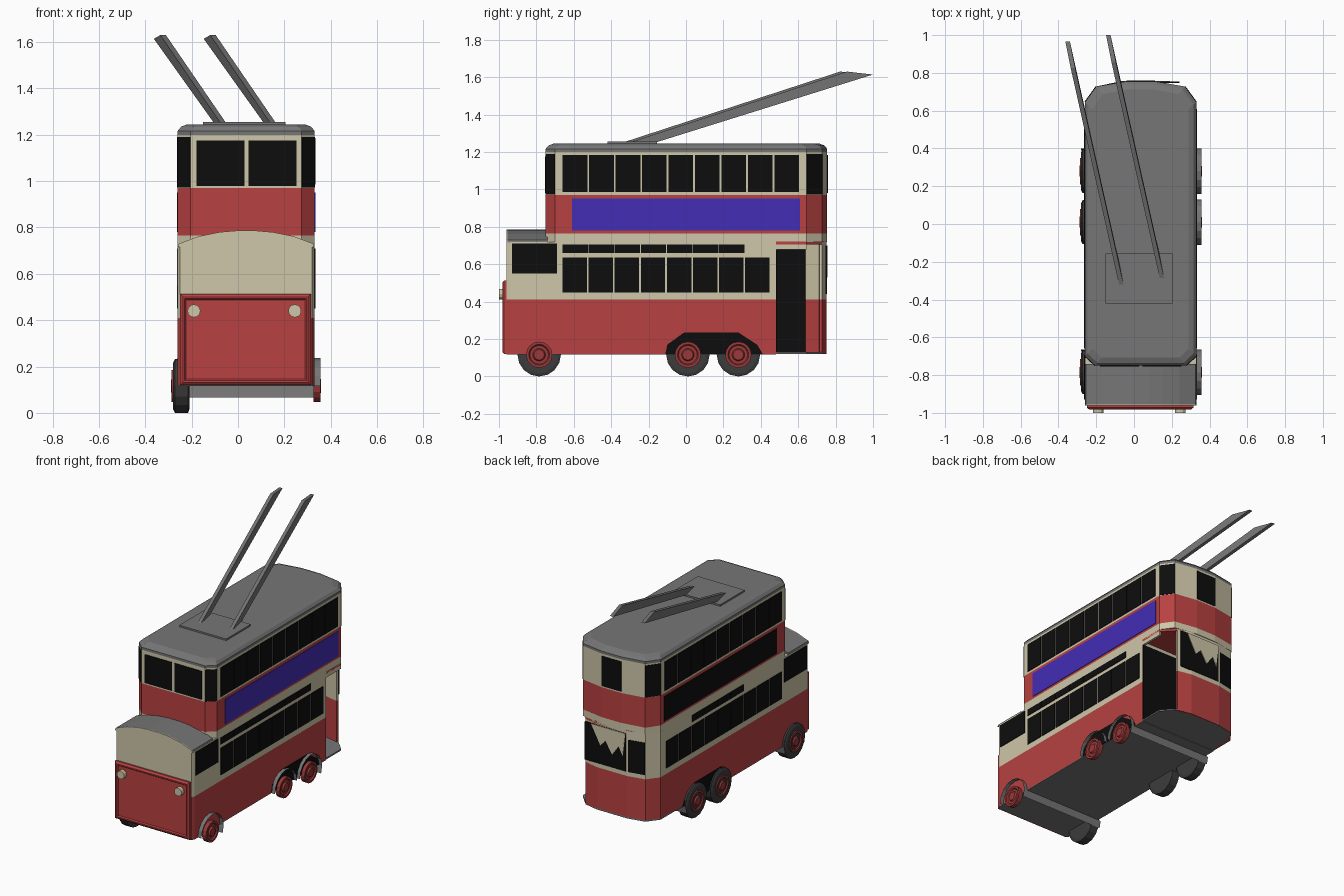
import bpy, bmesh, math
from mathutils import Vector

if "Cube" in bpy.data.objects:
    bpy.data.objects.remove(bpy.data.objects["Cube"], do_unlink=True)


def material(name, r, g, b):
    m = bpy.data.materials.new(name)
    m.use_nodes = True
    m.diffuse_color = (r, g, b, 1)
    m.node_tree.nodes["Principled BSDF"].inputs["Base Color"].default_value = (r, g, b, 1)
    return m


RED = material("body red", 0.48, 0.053, 0.053)
HUB = material("hub red", 0.32, 0.04, 0.04)
CREAM = material("cream", 0.62, 0.57, 0.4)
GREY = material("roof grey", 0.18, 0.18, 0.18)
BLACK = material("window black", 0.004, 0.004, 0.004)
TYRE = material("tyre rubber", 0.045, 0.045, 0.045)
BLUE = material("advert blue", 0.056, 0.026, 0.46)

CX = 0.035             # body centre line
L, R = -0.26, 0.33     # side walls


def finish(name, bm, mat):
    bmesh.ops.recalc_face_normals(bm, faces=bm.faces)
    me = bpy.data.meshes.new(name)
    bm.to_mesh(me)
    bm.free()
    me.materials.append(mat)
    ob = bpy.data.objects.new(name, me)
    bpy.context.collection.objects.link(ob)
    return ob


def loft(name, rings, mat, caps=True):
    bm = bmesh.new()
    rows = [[bm.verts.new(p) for p in ring] for ring in rings]
    n = len(rows[0])
    for a, b in zip(rows, rows[1:]):
        for i in range(n):
            j = (i + 1) % n
            bm.faces.new((a[i], a[j], b[j], b[i]))
    if caps:
        bm.faces.new(rows[0])
        bm.faces.new(rows[-1])
    return finish(name, bm, mat)


def prism(name, pts, axis, a, b, mat):
    """Extrude a 2D outline along one axis from a to b."""
    place = {"x": lambda p, t: (t, p[0], p[1]),
             "y": lambda p, t: (p[0], t, p[1]),
             "z": lambda p, t: (p[0], p[1], t)}[axis]
    return loft(name, [[place(p, t) for p in pts] for t in (a, b)], mat)


def rect(u0, u1, v0, v1):
    return [(u0, v0), (u1, v0), (u1, v1), (u0, v1)]


def side_plate(name, side, pts, mat, t=0.004):
    x = R if side > 0 else L
    return prism(name, pts, "x", x - side * 0.002, x + side * t, mat)


def panes(name, side, y0, count, z0, z1, pitch=0.1395, gap=0.009):
    for i in range(count):
        y = y0 + i * pitch
        side_plate(name, side, rect(y, y + pitch - gap, z0, z1), BLACK)


def mirrored(half):
    """Right half outline plus its reflection about the centre line."""
    return half + [(2 * CX - x, y) for x, y in reversed(half)]


# Lower deck: solid saloon in two colour bands
saloon = mirrored([(0.32, -0.96), (R, -0.94), (R, 0.48)])
prism("lower_skirt", saloon, "z", 0.12, 0.41, RED)
prism("lower_window_band", saloon, "z", 0.41, 0.72, CREAM)

# Rear platform: open corner on one side, thin walls on the others
outer = [(L, 0.48), (L, 0.645), (-0.2, 0.725), (-0.08, 0.75), (0.15, 0.75), (0.25, 0.728)]
inner = [(0.247, 0.713), (0.15, 0.735), (-0.076, 0.735), (-0.19, 0.712), (L + 0.015, 0.64), (L + 0.015, 0.48)]
prism("platform_wall", outer + inner, "z", 0.12, 0.41, RED)
prism("platform_window_wall", outer + inner, "z", 0.41, 0.72, CREAM)
prism("platform_floor", outer + [(R, 0.645), (R, 0.48)], "z", 0.12, 0.13, GREY)
prism("platform_ceiling", outer + [(R, 0.645), (R, 0.48)], "z", 0.705, 0.722, RED)
prism("underside", saloon, "z", 0.116, 0.121, GREY)
prism("platform_bulkhead", rect(L + 0.015, R - 0.003, 0.13, 0.68), "y", 0.478, 0.485, BLACK)
prism("platform_inner_wall", rect(0.485, 0.64, 0.13, 0.68), "x", L + 0.013, L + 0.02, BLACK)
prism("door_lintel", rect(0.48, 0.645, 0.68, 0.722), "x", R - 0.015, R, CREAM)

# Rear lower windows and the ragged blind above them
prism("rear_lower_window", rect(-0.07, 0.24, 0.44, 0.7), "y", 0.746, 0.754, BLACK)
prism("rear_blind", [(-0.07, 0.7), (0.19, 0.7), (0.12, 0.57), (0.08, 0.61), (0.03, 0.53), (-0.02, 0.6), (-0.05, 0.54)],
      "y", 0.753, 0.757, CREAM)
prism("rear_corner_window", [(-0.196, 0.729), (-0.086, 0.752), (-0.086, 0.748), (-0.196, 0.724)], "z", 0.44, 0.66, BLACK)

# Cab front and arched bonnet roof
arch = mirrored([(0.33, 0.715), (0.325, 0.73), (0.24, 0.762), (0.15, 0.78), (0.08, 0.786)])
prism("bonnet_roof", arch, "y", -0.955, -0.74, GREY)
prism("cab_face", arch, "y", -0.961, -0.954, CREAM)
gx0, gx1 = -0.25, 0.315
loft("front_panel", [[(x, y, z) for x, z in rect(gx0 + d, gx1 - d, 0.12 + d, 0.513 - d)]
                     for y, d in ((-0.95, 0), (-0.972, 0), (-0.982, 0.012), (-0.982, 0.02), (-0.974, 0.026))], RED)


def disc_ring(x, y, z, r, n):
    return [(x, y + r * math.cos(2 * math.pi * i / n), z + r * math.sin(2 * math.pi * i / n)) for i in range(n)]


for x in (-0.19, 0.245):
    lamp = [(x + 0.028 * math.cos(i * math.pi / 6), 0.44 + 0.028 * math.sin(i * math.pi / 6)) for i in range(12)]
    prism("headlight", lamp, "y", -1.0, -0.97, CREAM)

# Upper deck: stacked colour bands and a bevelled roof
deck = mirrored([(0.275, -0.75), (R, -0.7), (R, 0.645), (0.27, 0.728), (0.11, 0.755)])
for name, z0, z1, mat in (("deck_lower_band", 0.72, 0.765, CREAM), ("deck_panel", 0.765, 0.97, RED),
                          ("deck_window_band", 0.97, 1.2, CREAM)):
    prism(name, deck, "z", z0, z1, mat)


def inset(f, y0):
    return [(CX + (x - CX) * f, y0 + (y - y0) * (1 - (1 - f) * 0.4)) for x, y in deck]


loft("roof", [[(x, y, z) for x, y in inset(f, 0)]
              for z, f in ((1.2, 1.0), (1.217, 1.0), (1.235, 0.95), (1.245, 0.86))], GREY)


def corner_window(name, a, b, z0, z1):
    """Thin dark plate lying on the wall from a to b."""
    a, b = Vector(a), Vector(b)
    d = (b - a).normalized()
    n = Vector((d.y, -d.x)) * 0.003
    prism(name, [tuple(p) for p in (a + n, b + n, b - n, a - n)], "z", z0, z1, BLACK)


for a, b in (((0.275, -0.75), (R, -0.7)), ((R, 0.645), (0.27, 0.728))):
    corner_window("deck_corner_window", a, b, 0.972, 1.19)
    corner_window("deck_corner_window", (2 * CX - b[0], b[1]), (2 * CX - a[0], a[1]), 0.972, 1.19)
prism("deck_rear_window", rect(-0.04, 0.11, 0.98, 1.185), "y", 0.75, 0.759, BLACK)
for x in (-0.18, 0.045):
    prism("deck_front_window", rect(x, x + 0.207, 0.98, 1.175), "y", -0.754, -0.748, BLACK)

# Side windows, adverts and rear wheel openings
opening = [(-0.11, 0.121), (-0.1, 0.17), (-0.01, 0.235), (0.28, 0.235), (0.38, 0.17), (0.41, 0.121)]
for s in (1, -1):
    panes("deck_side_window", s, -0.66, 9, 0.985, 1.185, 0.1415)
    panes("saloon_window", s, -0.66, 8 if s > 0 else 9, 0.45, 0.635)
    side_plate("cab_window", s, rect(-0.93, -0.69, 0.55, 0.71), BLACK)
    side_plate("advert", s, rect(-0.61, 0.61, 0.78, 0.95), BLUE if s > 0 else BLACK)
    side_plate("rear_wheel_opening", s, opening, BLACK)
panes("vent_window", 1, -0.66, 7, 0.66, 0.705, gap=0.004)
panes("vent_window", -1, -0.25, 4, 0.66, 0.705, gap=0.004)

# Wheels: tyres on one side, open mudguards on the other
WZ, WR = 0.116, 0.116


def strip(name, y, a0, a1, steps, x0, x1):
    bm = bmesh.new()
    prev = None
    for i in range(steps + 1):
        a = math.radians(a0 + (a1 - a0) * i / steps)
        p = [bm.verts.new((x, y + 0.12 * math.cos(a), WZ + 0.12 * math.sin(a))) for x in (x0, x1)]
        if prev:
            bm.faces.new((prev[0], prev[1], p[1], p[0]))
        prev = p
    return finish(name, bm, GREY)


for y in (-0.785, 0.01, 0.28):
    loft("tyre", [disc_ring(x, y, WZ, r, 16) for x, r in
                  ((-0.21, 0.1), (-0.215, WR), (-0.272, WR), (-0.28, 0.1), (-0.28, 0.07))], TYRE)
    for s, x in ((1, 0.325), (-1, -0.255)):
        loft("wheel_hub", [disc_ring(x + s * d, y, WZ, r, 16) for d, r in
                           ((0, 0.07), (0.032, 0.07), (0.032, 0.056), (0.024, 0.05),
                            (0.024, 0.034), (0.034, 0.028), (0.034, 0.012))], HUB)
    strip("mudguard", y, 0, 180, 8, 0.325, 0.357)
for y in (-0.785, 0.28):
    strip("mudguard_crossbar", y, 0, -24, 1, -0.28, 0.357)

# Trolley base and poles
prism("trolley_base", rect(-0.15, 0.205, -0.42, -0.155), "z", 1.24, 1.256, GREY)
for x, y in ((-0.077, -0.27), (0.138, -0.235)):
    rings = []
    for dx, dy, z, tilt in ((0, 0, 1.25, 0), (-0.26, 1.165, 1.622, 0.008)):
        rings.append([(x + dx + u - 0.2 * v, y + dy + v, z - math.copysign(tilt, v))
                      for u, v in ((-0.012, -0.07), (0.012, -0.07), (0.012, 0.07), (-0.012, 0.07))])
    loft("trolley_pole", rings, GREY)
